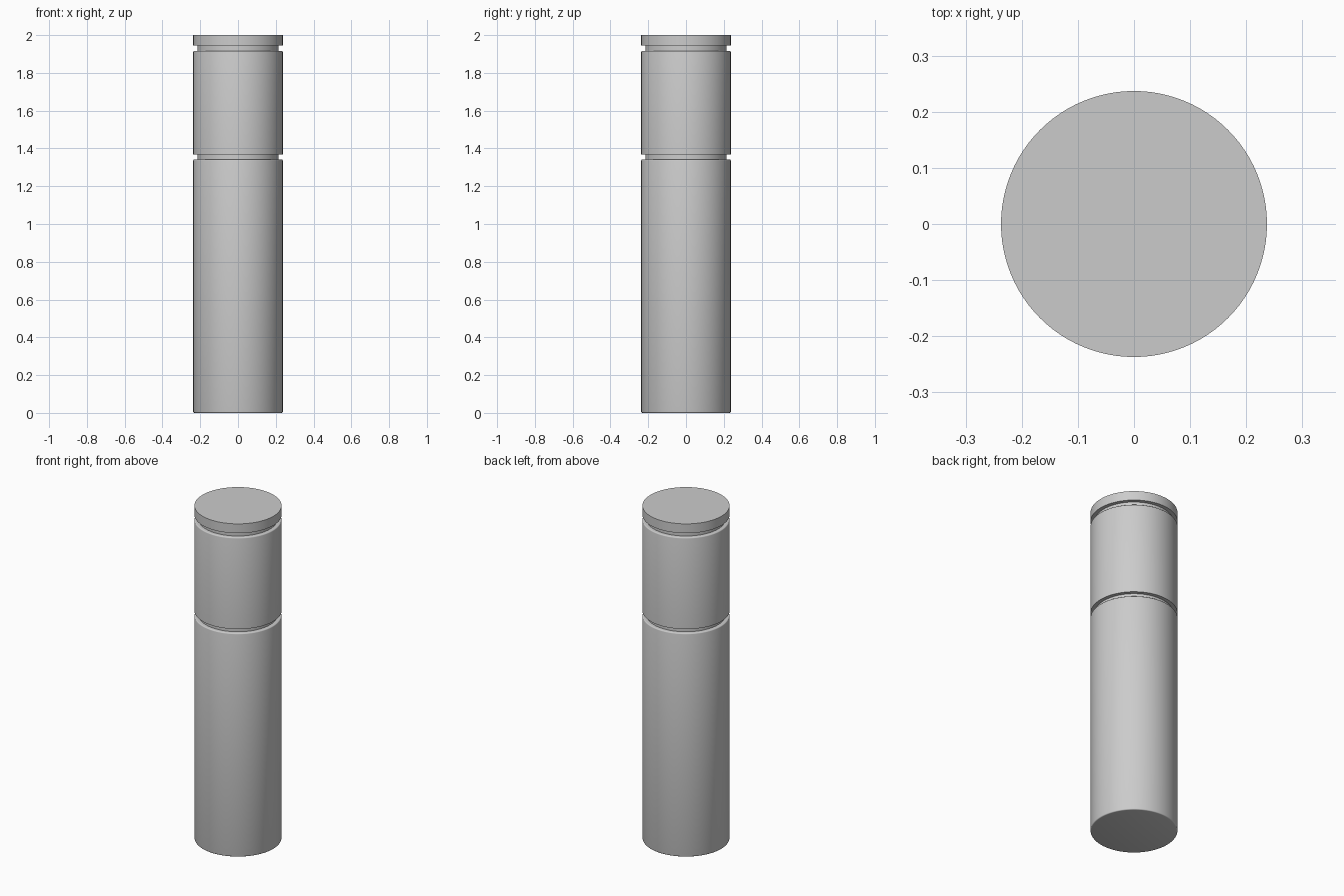
import bpy, bmesh, math

if "Cube" in bpy.data.objects:
    bpy.data.objects.remove(bpy.data.objects["Cube"])

R, NECK, B = 0.237, 0.215, 0.006   # outer radius, groove radius, edge rounding
SEGMENTS = 96


def rounded(z, going_up):
    """Small quarter-round on the outer edge at height z."""
    pts = []
    for i in range(4):
        a = math.radians(30 * i)
        if going_up:
            pts.append((R - B + B * math.sin(a), z + B - B * math.cos(a)))
        else:
            pts.append((R - B + B * math.cos(a), z - B + B * math.sin(a)))
    return pts


def lathe(name, profile):
    """Spin an (radius, z) profile around the z axis."""
    bm = bmesh.new()
    vs = [bm.verts.new((r, 0, z)) for r, z in profile]
    edges = [bm.edges.new(p) for p in zip(vs, vs[1:])]
    bmesh.ops.spin(bm, geom=vs + edges, cent=(0, 0, 0), axis=(0, 0, 1),
                   angle=math.tau, steps=SEGMENTS, use_duplicate=False)
    bmesh.ops.remove_doubles(bm, verts=bm.verts, dist=1e-5)
    bmesh.ops.recalc_face_normals(bm, faces=bm.faces)
    # an upward profile must give outward-facing sides
    side = max(bm.faces, key=lambda f: f.calc_area())
    c = side.calc_center_median()
    if abs(side.normal.z) < 0.5 and side.normal.x * c.x + side.normal.y * c.y < 0:
        bmesh.ops.reverse_faces(bm, faces=bm.faces)
    me = bpy.data.meshes.new(name)
    bm.to_mesh(me)
    bm.free()
    ob = bpy.data.objects.new(name, me)
    bpy.context.collection.objects.link(ob)
    bpy.ops.object.select_all(action='DESELECT')
    ob.select_set(True)
    bpy.context.view_layer.objects.active = ob
    bpy.ops.object.shade_smooth_by_angle(angle=math.radians(40))


# Long lower body, closed at the bottom
lathe("lower_body", [(0, 0)] + rounded(0, True) + rounded(1.342, False) + [(NECK, 1.342)])
# Recessed ring between the bodies
lathe("lower_groove", [(NECK, 1.342), (NECK, 1.368)])
# Shorter upper body
lathe("upper_body", [(NECK, 1.368), (R, 1.368)] + rounded(1.917, False) + [(NECK, 1.917)])
# Recessed ring under the cap
lathe("upper_groove", [(NECK, 1.917), (NECK, 1.944)])
# Flat cap disc
lathe("cap", [(NECK, 1.944), (R, 1.944), (R, 2.0), (0, 2.0)])
